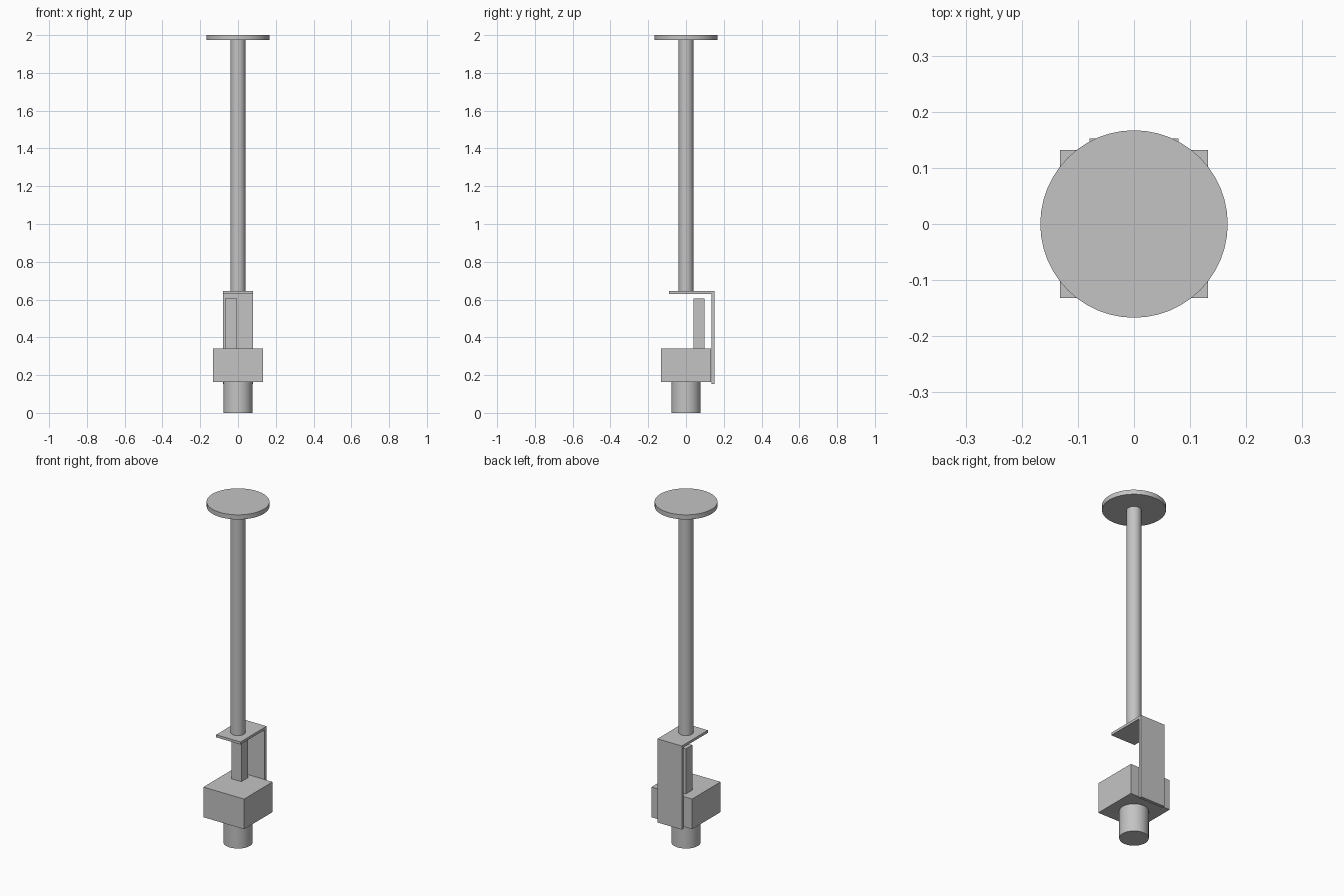
import bpy
from math import radians

cube = bpy.data.objects.get("Cube")
if cube:
    bpy.data.objects.remove(cube, do_unlink=True)

# Single grey metal
grey = bpy.data.materials.new("grey metal")
grey.use_nodes = True
colour = (0.55, 0.55, 0.55, 1)
grey.diffuse_color = colour
grey.node_tree.nodes["Principled BSDF"].inputs["Base Color"].default_value = colour


def cylinder(name, radius, bottom, top, sides=48):
    bpy.ops.mesh.primitive_cylinder_add(
        vertices=sides, radius=radius, depth=top - bottom,
        location=(0, 0, (bottom + top) / 2))
    ob = bpy.context.object
    ob.name = name
    ob.data.materials.append(grey)
    bpy.ops.object.shade_smooth_by_angle(angle=radians(30))
    return ob


def box(name, low, high):
    bpy.ops.mesh.primitive_cube_add(
        size=1, location=[(a + b) / 2 for a, b in zip(low, high)])
    ob = bpy.context.object
    ob.name = name
    ob.scale = [b - a for a, b in zip(low, high)]
    bpy.ops.object.transform_apply(location=False, rotation=False, scale=True)
    ob.data.materials.append(grey)
    return ob


def angle_bracket(name, half_width, profile):
    # Extrude a side profile (y, z) across x
    n = len(profile)
    verts = [(x, y, z) for x in (-half_width, half_width) for y, z in profile]
    faces = [tuple(reversed(range(n))), tuple(range(n, 2 * n))]
    faces += [(i, (i + 1) % n, (i + 1) % n + n, i + n) for i in range(n)]
    mesh = bpy.data.meshes.new(name)
    mesh.from_pydata(verts, [], faces)
    mesh.materials.append(grey)
    ob = bpy.data.objects.new(name, mesh)
    bpy.context.collection.objects.link(ob)
    return ob


# Lower body: round nose, square housing and upright block
cylinder("round_base", 0.077, 0, 0.163)
box("housing", (-0.132, -0.132, 0.163), (0.132, 0.132, 0.34))
box("upright_block", (-0.068, 0.039, 0.34), (-0.006, 0.099, 0.605))

# Bent plate joining the housing to the pole
angle_bracket("angle_bracket", 0.079, [
    (-0.09, 0.63), (0.134, 0.63), (0.134, 0.154),
    (0.152, 0.154), (0.152, 0.645), (-0.09, 0.645)])

# Pole and its round mounting plate
cylinder("pole", 0.039, 0.645, 1.973)
cylinder("mounting_plate", 0.167, 1.973, 2)
